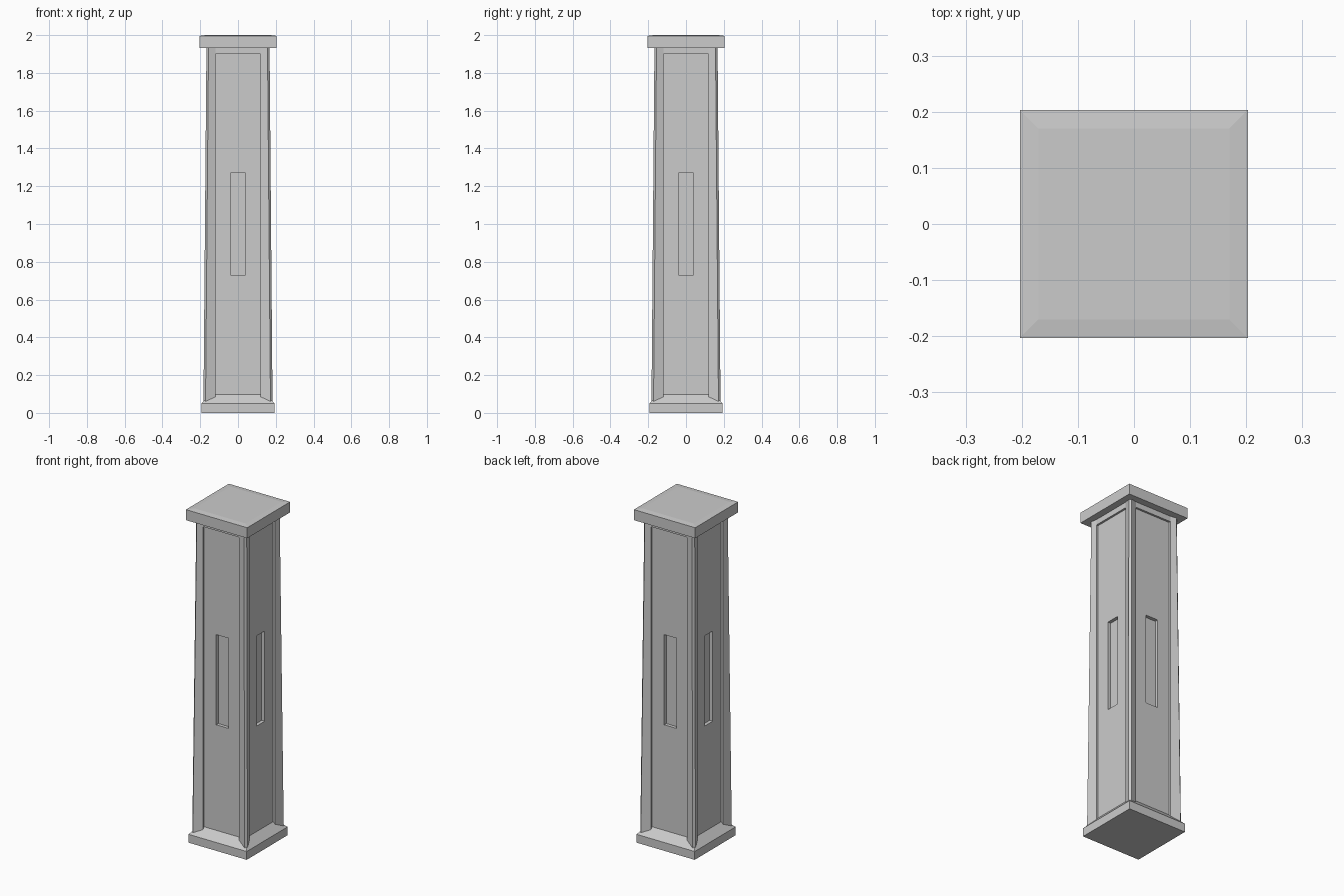
import bpy, bmesh

if "Cube" in bpy.data.objects:
    bpy.data.objects.remove(bpy.data.objects["Cube"])


def finish(name, bm):
    bmesh.ops.recalc_face_normals(bm, faces=bm.faces)
    mesh = bpy.data.meshes.new(name)
    bm.to_mesh(mesh)
    bm.free()
    obj = bpy.data.objects.new(name, mesh)
    bpy.context.collection.objects.link(obj)
    return obj


def loft(name, rings):
    """Skin a stack of matching rings, each (outline, z), and close both ends."""
    bm = bmesh.new()
    loops = [[bm.verts.new((x, y, z)) for x, y in pts] for pts, z in rings]
    n = len(loops[0])
    for a, b in zip(loops, loops[1:]):
        for i in range(n):
            j = (i + 1) % n
            bm.faces.new((a[i], a[j], b[j], b[i]))
    bm.faces.new(loops[0][::-1])
    bm.faces.new(loops[-1])
    return finish(name, bm)


def turn(points):
    """Repeat a front-side outline around all four sides."""
    out = []
    for _ in range(4):
        out += points
        points = [(-y, x) for x, y in points]
    return out


def square(h):
    return turn([(h, -h)])


PANEL, FRAME, HALF = 0.149, 0.161, 0.12


def shaft_outline(c, chamfer=0.011):
    return turn([(-c + chamfer, -c), (-HALF, -FRAME), (-HALF, -PANEL),
                 (HALF, -PANEL), (HALF, -FRAME), (c - chamfer, -c)])


# Base with sloped upper edge
loft("base", [(square(0.193), 0), (square(0.193), 0.05), (square(0.147), 0.1)])

# Tapered shaft with slanted corner posts and recessed panels
shaft = loft("shaft", [(shaft_outline(0.183), 0.03), (shaft_outline(0.167), 1.94)])

# Shallow slot in each panel
bm = bmesh.new()
for axis in (0, 1):
    for side in (-1, 1):
        center, size = [0, 0, 1.0], [0.08, 0.08, 0.54]
        center[axis], size[axis] = side * PANEL, 0.04
        cube = bmesh.ops.create_cube(bm, size=1)
        bmesh.ops.scale(bm, vec=size, verts=cube["verts"])
        bmesh.ops.translate(bm, vec=center, verts=cube["verts"])
cutter = finish("slot_cutter", bm)
cutter.hide_render = True
mod = shaft.modifiers.new("slots", 'BOOLEAN')
mod.operation, mod.solver, mod.object = 'DIFFERENCE', 'EXACT', cutter
bpy.context.view_layer.objects.active = shaft
bpy.ops.object.modifier_apply(modifier=mod.name)
bpy.data.objects.remove(cutter)

# Frame header above the panels
loft("panel_header", [(square(FRAME), 1.9), (square(FRAME), 1.94)])

# Cap with very shallow bevelled top
loft("cap", [(square(0.203), 1.933), (square(0.203), 1.996), (square(0.17), 2.0)])
